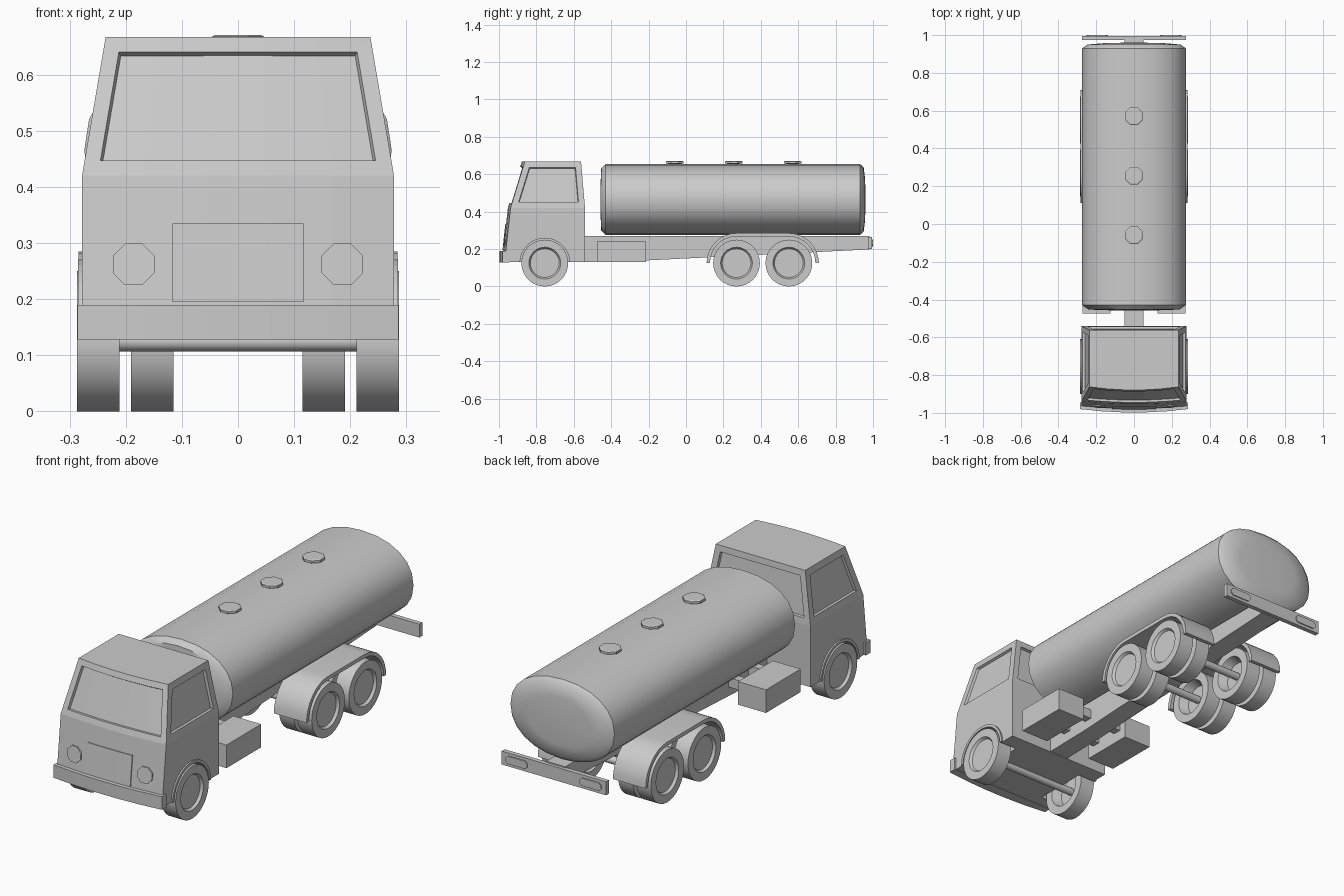
import bpy, bmesh, math
from mathutils import Vector

if "Cube" in bpy.data.objects:
    bpy.data.objects.remove(bpy.data.objects["Cube"])


def finish(name, bm, smooth=None):
    bmesh.ops.recalc_face_normals(bm, faces=bm.faces)
    me = bpy.data.meshes.new(name)
    bm.to_mesh(me)
    bm.free()
    ob = bpy.data.objects.new(name, me)
    bpy.context.collection.objects.link(ob)
    if smooth:
        bpy.ops.object.select_all(action='DESELECT')
        ob.select_set(True)
        bpy.context.view_layer.objects.active = ob
        bpy.ops.object.shade_smooth_by_angle(angle=math.radians(smooth))
    return ob


def loft_bm(rings, closed=False):
    """Skin equal-length rings; cap the ends, or join last to first."""
    bm = bmesh.new()
    vs = [[bm.verts.new(p) for p in r] for r in rings]
    n = len(vs[0])
    pairs = list(zip(vs, vs[1:])) + ([(vs[-1], vs[0])] if closed else [])
    for a, b in pairs:
        for i in range(n):
            j = (i + 1) % n
            bm.faces.new((a[i], a[j], b[j], b[i]))
    if not closed:
        bm.faces.new(vs[0])
        bm.faces.new(vs[-1])
    return bm


def loft(name, rings, smooth=None, closed=False):
    return finish(name, loft_bm(rings, closed), smooth)


def prism_x(name, yz, x0, x1, smooth=None):
    return loft(name, [[(x, y, z) for y, z in yz] for x in (x0, x1)], smooth)


def box(name, x0, x1, y0, y1, z0, z1):
    return prism_x(name, [(y0, z0), (y1, z0), (y1, z1), (y0, z1)], x0, x1)


def circle(n, off=0.0):
    return [(math.cos(2 * math.pi * (i + off) / n), math.sin(2 * math.pi * (i + off) / n)) for i in range(n)]


def lathe_x(name, profile, y, z, n=32):
    """Revolve (x, radius) profile about an axle at y, z."""
    return loft(name, [[(x, y + r * c, z + r * s) for c, s in circle(n)] for x, r in profile], 35)


# Cab: bowed front, tapered upper half, recessed windows
STEPS = [-1, -0.6, -0.2, 0.2, 0.6, 1]


def cab_ring(z, w, front, bow, back):
    pts = [(w * t, front - bow * (1 - t * t), z) for t in STEPS]
    return pts + [(w, back, z), (-w, back, z)]


bm = loft_bm([cab_ring(0.13, 0.278, -0.970, 0.015, -0.54),
              cab_ring(0.42, 0.278, -0.938, 0.015, -0.54),
              cab_ring(0.667, 0.236, -0.862, 0.017, -0.561)])
bmesh.ops.recalc_face_normals(bm, faces=bm.faces)
upper = [f for f in bm.faces if f.calc_center_median().z > 0.5 and abs(f.normal.z) < 0.7]
regions = [[f for f in upper if f.normal.y < -0.5], [f for f in upper if f.normal.y > 0.5],
           [f for f in upper if f.normal.x > 0.5], [f for f in upper if f.normal.x < -0.5]]
for reg, margin in zip(regions, (0.028, 0.03, 0.032, 0.032)):
    bmesh.ops.inset_region(bm, faces=reg, thickness=margin, use_even_offset=True)
    bmesh.ops.inset_region(bm, faces=reg, thickness=0.003, depth=-0.012, use_even_offset=True)
cab = finish("cab", bm)

FRONT_Y, REAR_YS, R = -0.755, (0.27, 0.55), 0.125

# Wheel wells and arch lips
for s, side in ((1, "right"), (-1, "left")):
    cut = lathe_x("wheel_well_cutter_" + side, [(s * 0.19, 0.134), (s * 0.35, 0.134)], FRONT_Y, R)
    cut.hide_render = True
    cut.hide_set(True)
    mod = cab.modifiers.new("wheel_well", 'BOOLEAN')
    mod.object, mod.operation, mod.solver = cut, 'DIFFERENCE', 'EXACT'
    arc = [math.radians(2 + 176 * i / 16) for i in range(17)]
    lip = [(FRONT_Y + r * math.cos(a), R + r * math.sin(a))
           for r, seq in ((0.146, arc), (0.133, arc[::-1])) for a in seq]
    prism_x("wheel_arch_" + side, lip, s * 0.265, s * 0.285)

# Front bumper following the bow of the cab
outline = [(0.286 * t, -0.98 - 0.018 * (1 - t * t)) for t in STEPS] + [(0.286, -0.945), (-0.286, -0.945)]
loft("front_bumper", [[(x, y, z) for x, y in outline] for z in (0.128, 0.19)])


def front_y(x, z):
    return -0.970 + 0.032 * (z - 0.13) / 0.29 - 0.015 * (1 - (x / 0.278) ** 2)


# Grille and headlights
grille_rings = []
for x in (-0.117, -0.05, 0.05, 0.117):
    grille_rings.append([(x, front_y(x, z) + d, z)
                         for z, d in ((0.195, -0.004), (0.335, -0.004), (0.335, 0.02), (0.195, 0.02))])
loft("grille", grille_rings)
for s, side in ((1, "right"), (-1, "left")):
    rings = []
    for d in (0.02, -0.006):
        rings.append([(s * 0.186 + 0.04 * c, front_y(s * 0.186 + 0.04 * c, 0.262 + 0.04 * k) + d, 0.262 + 0.04 * k)
                      for c, k in circle(8, 0.5)])
    loft("headlight_" + side, rings)

# Chassis beam, tapering towards the back
prism_x("chassis", [(-0.62, 0.13), (-0.3, 0.135), (0.98, 0.198), (0.98, 0.27), (-0.62, 0.27)], -0.05, 0.05)

# Tank: rounded oval section with shallow domed ends
N, P = 24, 2.2
oval = [(math.copysign(abs(c) ** (2 / P), c), math.copysign(abs(s) ** (2 / P), s)) for c, s in circle(N)]
stations = [(-0.457, 0.45), (-0.453, 0.88), (-0.43, 1), (0.93, 1), (0.950, 0.9), (0.957, 0.6), (0.960, 0.2)]
loft("tank", [[(0.274 * k * c, y, 0.465 + 0.19 * k * s) for c, s in oval] for y, k in stations], 40)

# Tank hatches
for i, y in enumerate((-0.06, 0.255, 0.57)):
    hatch = [(0.036, 0.645), (0.036, 0.656), (0.05, 0.657), (0.05, 0.668), (0.044, 0.671)]
    loft(f"hatch_{i + 1}", [[(r * c, y + r * s, z) for c, s in circle(8, 0.5)] for r, z in hatch])

# Rear bumper with elongated lamps
box("rear_bumper", -0.275, 0.275, 0.973, 0.995, 0.2, 0.264)
for s, side in ((1, "right"), (-1, "left")):
    pts = [(s * 0.195 + math.copysign(0.038, c) + 0.02 * c, 0.232 + 0.02 * k) for c, k in circle(8, 0.5)]
    loft("rear_lamp_" + side, [[(x, y, z) for x, z in pts] for y in (0.985, 1.0)])

# Wheels: single in front, doubled on both rear axles
def wheel(name, s, x_in, x_out, y):
    prof = [(x_in + 0.045, 0.015), (x_in + 0.045, 0.07), (x_in, 0.085), (x_in, R), (x_out, R),
            (x_out, 0.085), (x_out - 0.012, 0.077), (x_out - 0.012, 0.015)]
    lathe_x(name, [(s * x, r) for x, r in prof], y, R)


for i, y in enumerate((FRONT_Y,) + REAR_YS):
    for s, side in ((1, "right"), (-1, "left")):
        wheel(f"outer_wheel_{i}_{side}", s, 0.211, 0.287, y)
        if i:
            wheel(f"inner_wheel_{i}_{side}", s, 0.115, 0.191, y)
    lathe_x(f"axle_{i}", [(-0.26, 0.018), (0.26, 0.018)], y, R, 12)

# Rear mudguards over both axles, and side lockers with brackets
arc0 = [math.radians(90 * i / 8) for i in range(9)]
guard = []
for r, rev in ((0.16, False), (0.142, True)):
    line = [(REAR_YS[1] + r * math.cos(a), R + r * math.sin(a)) for a in arc0]
    line += [(REAR_YS[0] - r * math.cos(a), R + r * math.sin(a)) for a in arc0[::-1]]
    guard += line[::-1] if rev else line
for s, side in ((1, "right"), (-1, "left")):
    prism_x("mudguard_" + side, guard, s * 0.112, s * 0.284, 30)
    box("locker_" + side, s * 0.125, s * 0.272, -0.475, -0.214, 0.13, 0.24)
    for i, y in enumerate((-0.42, -0.27)):
        box(f"locker_bracket_{i + 1}_{side}", s * 0.04, s * 0.13, y - 0.02, y + 0.02, 0.18, 0.225)
